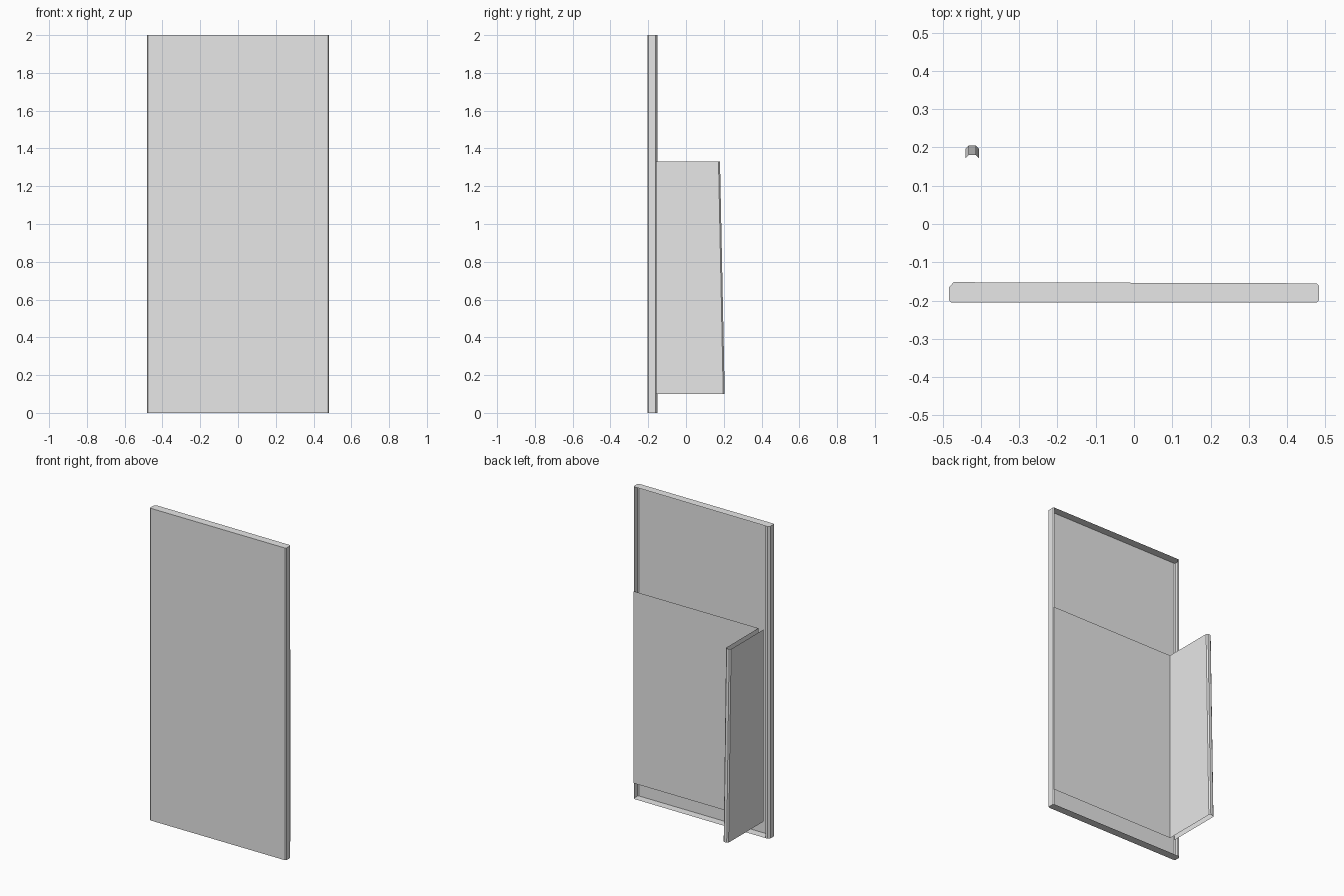
import bpy
import bmesh

cube = bpy.data.objects.get("Cube")
if cube:
    bpy.data.objects.remove(cube, do_unlink=True)

# Single plain colour
grey = bpy.data.materials.new("light grey")
grey.use_nodes = True
grey.diffuse_color = (0.8, 0.8, 0.8, 1)
grey.node_tree.nodes["Principled BSDF"].inputs["Base Color"].default_value = (0.8, 0.8, 0.8, 1)

FRONT, BACK = -0.205, -0.155
SIDE = 0.483
HEIGHT = 2.0


def finish(name, bm):
    mesh = bpy.data.meshes.new(name)
    bm.to_mesh(mesh)
    bm.free()
    mesh.materials.append(grey)
    obj = bpy.data.objects.new(name, mesh)
    bpy.context.collection.objects.link(obj)
    return obj


def folded_sheet(name, low, high, z0, z1):
    """Wall of thin sheet that joins a bottom outline to a top outline."""
    bm = bmesh.new()
    bottom = [bm.verts.new((x, y, z0)) for x, y in low]
    top = [bm.verts.new((x, y, z1)) for x, y in high]
    for i in range(len(low) - 1):
        bm.faces.new((bottom[i], bottom[i + 1], top[i + 1], top[i]))
    return finish(name, bm)


def cap(name, outline, z, up):
    """Flat end plate closing the tray."""
    bm = bmesh.new()
    verts = [bm.verts.new((x, y, z)) for x, y in outline]
    face = bm.faces.new(verts)
    face.normal_update()
    if (face.normal.z > 0) != up:
        face.normal_flip()
    return finish(name, bm)


# Shallow tray: front face, side walls and narrow back lips
r = 0.006
tray = [
    (-SIDE + 0.025, BACK + 0.003), (-SIDE + 0.012, BACK + 0.003),
    (-SIDE, BACK - 0.01), (-SIDE, FRONT + r), (-SIDE + r, FRONT),
    (SIDE - r, FRONT), (SIDE, FRONT + r), (SIDE, BACK - r), (SIDE - r, BACK),
]
folded_sheet("front_panel", tray, tray, 0, HEIGHT)
cap("top_edge", tray, HEIGHT, True)
cap("bottom_edge", tray, 0, False)


# Back sheet that folds out into a hollow upright fin, deeper at the foot
def fin_outline(depth):
    inner, outer, c = -0.405, -0.44, 0.008
    return [
        (SIDE - 0.004, BACK), (inner, BACK), (inner, depth - c),
        (inner - c, depth), (outer + c, depth), (outer, depth - c),
        (outer, BACK),
    ]


folded_sheet("back_sheet_and_fin", fin_outline(0.205), fin_outline(0.18), 0.1, 1.33)
